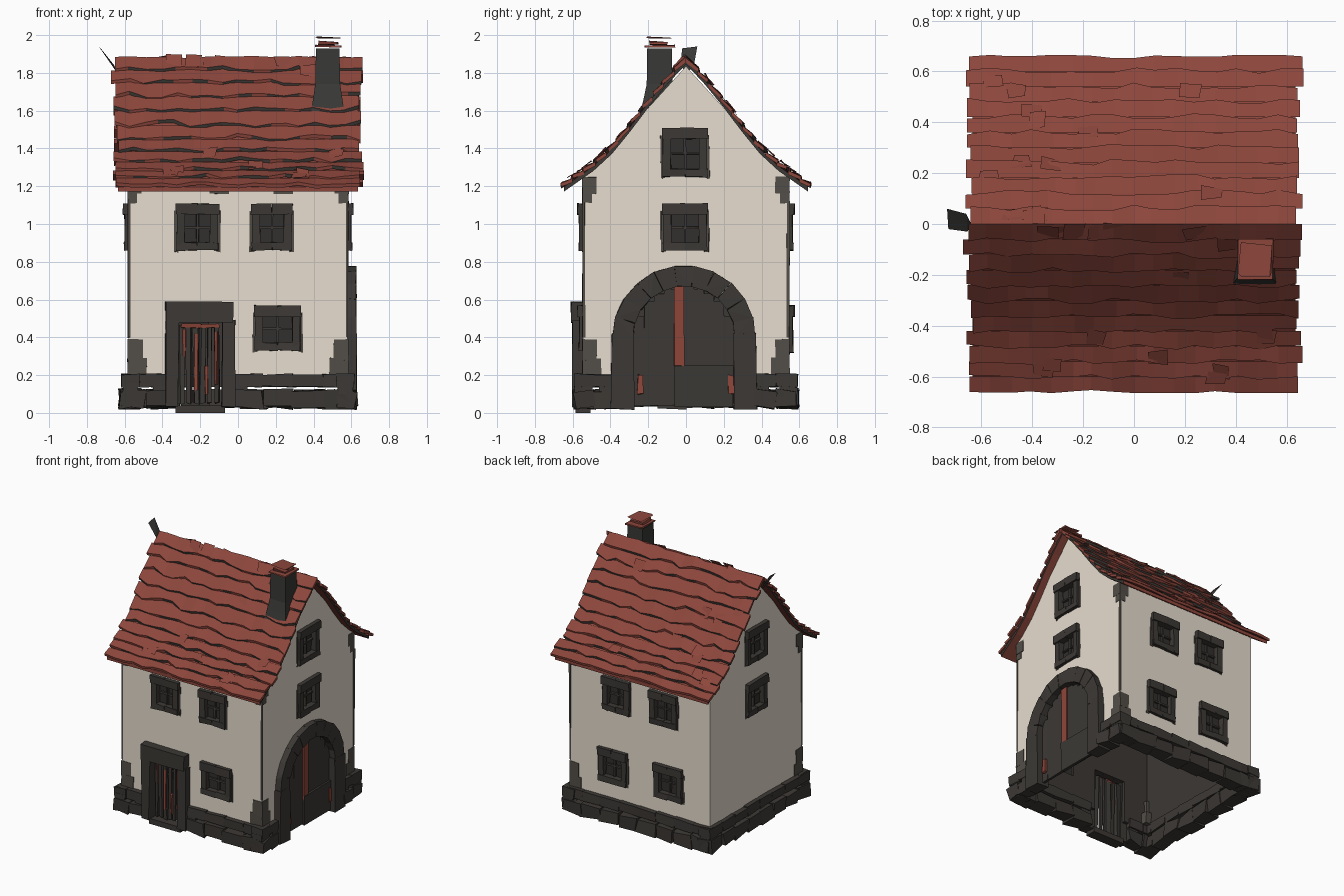
import bpy, bmesh, math, random
from mathutils import Matrix, Vector

random.seed(4)
if "Cube" in bpy.data.objects:
    bpy.data.objects.remove(bpy.data.objects["Cube"])


def material(name, rgb):
    m = bpy.data.materials.new(name)
    m.use_nodes = True
    m.diffuse_color = (*rgb, 1)
    bsdf = m.node_tree.nodes["Principled BSDF"]
    bsdf.inputs["Base Color"].default_value = (*rgb, 1)
    bsdf.inputs["Roughness"].default_value = 0.9
    return m


PLASTER = material("cream plaster", (0.80, 0.725, 0.62))
WORN = material("worn plaster", (0.085, 0.075, 0.063))
STONE = material("dark stone", (0.045, 0.040, 0.035))
GLASS = material("dark glass", (0.032, 0.029, 0.026))
SLATE = material("chimney grey", (0.04, 0.041, 0.038))
TILE = material("red tile", (0.265, 0.062, 0.045))
RUST = material("red wood", (0.27, 0.062, 0.042))

HX, HY = 0.58, 0.545          # half width and half depth of the walls
WALL = 0.05


def jit(a):
    return Vector([random.uniform(-a, a) for _ in range(3)])


def finish(name, bm, mats, matrix=Matrix()):
    bmesh.ops.recalc_face_normals(bm, faces=bm.faces)
    me = bpy.data.meshes.new(name)
    bm.to_mesh(me)
    bm.free()
    for m in mats:
        me.materials.append(m)
    ob = bpy.data.objects.new(name, me)
    ob.matrix_world = matrix
    bpy.context.scene.collection.objects.link(ob)
    return ob


def box(bm, lo, hi, j=0.0, n=1, mi=0):
    """Box cut into n rough chunks along x."""
    step = (hi[0] - lo[0]) / n
    for i in range(n):
        x0 = lo[0] + i * step
        c = Vector((x0 + step / 2, (lo[1] + hi[1]) / 2, (lo[2] + hi[2]) / 2))
        s = (step, hi[1] - lo[1], hi[2] - lo[2], 1)
        g = bmesh.ops.create_cube(bm, size=1, matrix=Matrix.Translation(c) @ Matrix.Diagonal(s))
        for v in g["verts"]:
            v.co += jit(j)
            for f in v.link_faces:
                f.material_index = mi


def prism(bm, profile, x0, x1):
    """Extrude a closed y,z profile along x."""
    f = bm.faces.new([bm.verts.new((x0, y, z)) for y, z in profile])
    g = bmesh.ops.extrude_face_region(bm, geom=[f])
    for v in g["geom"]:
        if isinstance(v, bmesh.types.BMVert):
            v.co.x = x1


def side(k):
    """Frame of a wall: x along it, -y outward, origin on its surface."""
    off = HY if k % 2 == 0 else HX
    return Matrix.Rotation(k * math.pi / 2, 4, "Z") @ Matrix.Translation((0, -off, 0))


FRONT, LEFT, BACK, RIGHT = range(4)      # the model's own left is +x
NAMES = ("front", "left", "back", "right")

# Openings: wall, centre along wall, bottom, top, width
WINDOWS = [(FRONT, -0.215, 0.86, 1.1, 0.22), (FRONT, 0.18, 0.86, 1.1, 0.21), (FRONT, 0.21, 0.33, 0.56, 0.24),
           (BACK, -0.19, 0.86, 1.1, 0.22), (BACK, 0.2, 0.86, 1.1, 0.22),
           (BACK, -0.22, 0.32, 0.56, 0.23), (BACK, 0.24, 0.32, 0.56, 0.23)]
for k in (LEFT, RIGHT):
    WINDOWS += [(k, -0.005, 0.86, 1.1, 0.23), (k, -0.005, 1.25, 1.5, 0.235)]
DOOR_X, ARCH_Y, ARCH_Z, ARCH_R = -0.2, -0.01, 0.4, 0.27

# Wall shell: gabled prism, hollowed and cut
half = [(HY, 1.245), (0.4, 1.365), (0.2, 1.615)]
gable = [(-HY, 0.17)] + [(-y, z) for y, z in half] + [(0, 1.835)] + [(y, z) for y, z in half[::-1]] + [(HY, 0.17)]
bm = bmesh.new()
prism(bm, gable, -HX, HX)
walls = finish("walls", bm, [])

cutters = []
bm = bmesh.new()
inner = [(y * (HY - WALL) / HY, z - WALL) for y, z in gable]
prism(bm, inner, WALL - HX, HX - WALL)
cutters.append(finish("room_cutter", bm, []))
for k, u, z0, z1, w in WINDOWS:
    bm = bmesh.new()
    box(bm, (u - w / 2 + 0.03, -0.1, z0 + 0.03), (u + w / 2 - 0.03, 0.1, z1 - 0.03))
    cutters.append(finish("window_cutter", bm, [], side(k)))
bm = bmesh.new()
box(bm, (DOOR_X - 0.13, -0.1, 0), (DOOR_X + 0.13, 0.1, 0.48))
cutters.append(finish("door_cutter", bm, [], side(FRONT)))
bm = bmesh.new()
arc = [(ARCH_Y + 0.3 * math.cos(a), ARCH_Z + 0.3 * math.sin(a)) for a in [math.pi * i / 12 for i in range(13)]]
prism(bm, [(ARCH_Y + 0.3, 0)] + arc + [(ARCH_Y - 0.3, 0)], HX - 0.1, HX + 0.1)
cutters.append(finish("arch_cutter", bm, []))
for c in cutters:
    c.hide_render = True
    mod = walls.modifiers.new("cut", "BOOLEAN")
    mod.object, mod.operation, mod.solver = c, "DIFFERENCE", "EXACT"
bpy.context.view_layer.update()
cut = bpy.data.meshes.new_from_object(walls.evaluated_get(bpy.context.evaluated_depsgraph_get()))
walls.modifiers.clear()
walls.data = cut
for c in cutters:
    bpy.data.objects.remove(c)
cut.materials.clear()
cut.materials.append(PLASTER)
cut.materials.append(STONE)
for p in cut.polygons:      # everything facing inward is dark
    c, n = p.center, p.normal
    outside = abs(c.x) > HX - 0.01 or abs(c.y) > HY - 0.01 or (n.z > 0.1 and c.z > 1.2)
    p.material_index = 0 if outside else 1

# Windows: rough frame, lintel, sill, sunken glass, cross bars, worn plaster rim
for i, (k, u, z0, z1, w) in enumerate(WINDOWS):
    a, b, t = u - w / 2, u + w / 2, 0.042
    bm = bmesh.new()
    box(bm, (a - 0.005, -0.03, z1 - 0.05), (b + 0.005, 0.02, z1 + 0.008), 0.003, 2)
    box(bm, (a, -0.022, z0), (b, 0.02, z0 + t), 0.004, 2)
    box(bm, (a, -0.02, z0), (a + t, 0.02, z1 - 0.03), 0.004)
    box(bm, (b - t, -0.02, z0), (b, 0.02, z1 - 0.03), 0.004)
    box(bm, (u - 0.006, 0.01, z0), (u + 0.006, 0.028, z1), 0.002)
    box(bm, (a, 0.01, (z0 + z1) / 2 - 0.006), (b, 0.028, (z0 + z1) / 2 + 0.006), 0.002)
    box(bm, (a + 0.02, 0.026, z0 + 0.02), (b - 0.02, 0.034, z1 - 0.02), 0, 1, 1)
    for x in (a, b):        # worn rim beside the frame
        box(bm, (x - 0.012, -0.003, z0 - 0.008), (x + 0.012, 0.002, z1 - 0.03), 0.003, 1, 2)
    finish(f"{NAMES[k]}_window_{i}", bm, [STONE, GLASS, WORN], side(k))

# Front door: jambs, lintel, sill and loose planks
bm = bmesh.new()
box(bm, (DOOR_X - 0.185, -0.065, 0.48), (DOOR_X + 0.175, 0.03, 0.59), 0.005)
for s in (-1, 1):
    box(bm, (DOOR_X + s * 0.15 - 0.035, -0.055, 0.03), (DOOR_X + s * 0.15 + 0.035, 0.03, 0.49), 0.005)
box(bm, (DOOR_X - 0.13, -0.04, 0), (DOOR_X + 0.13, 0.04, 0.04), 0)
finish("front_door_frame", bm, [STONE], side(FRONT))
bm = bmesh.new()
for i in range(6):
    x = DOOR_X - 0.11 + i * 0.037
    box(bm, (x, 0.0, 0.05), (x + 0.028, 0.02, 0.46), 0.008, 1, 0)
for dx, z0, z1 in ((-0.09, 0.3, 0.44), (-0.03, 0.12, 0.42), (0.025, 0.1, 0.25), (0.075, 0.15, 0.43)):
    box(bm, (DOOR_X + dx, -0.008, z0), (DOOR_X + dx + 0.015, 0.004, z1), 0.005, 1, 1)
box(bm, (DOOR_X - 0.1, -0.01, 0.45), (DOOR_X + 0.1, 0.01, 0.472), 0.004, 2, 1)
finish("front_door_planks", bm, [STONE, RUST], side(FRONT))

# Arched gateway: jambs, wedge stones and two door leaves
bm = bmesh.new()
for s in (-1, 1):
    c = ARCH_Y + s * (ARCH_R + 0.055)
    box(bm, (c - 0.06, -0.05, 0.02), (c + 0.06, 0.05, 0.42), 0.005)
N = 11
for i in range(N):
    vs = []
    for a in (math.pi * i / N, math.pi * (i + 1) / N):
        for r, y in ((ARCH_R, -0.045), (ARCH_R + 0.11, -0.045), (ARCH_R + 0.11, 0.04), (ARCH_R, 0.04)):
            p = Vector((ARCH_Y + r * math.cos(a), y, ARCH_Z + r * math.sin(a)))
            vs.append(bm.verts.new(p + jit(0.004)))
    bmesh.ops.convex_hull(bm, input=vs)
finish("gate_arch", bm, [STONE], side(LEFT))
bm = bmesh.new()
edges = [ARCH_Y - 0.265 + i * 0.053 for i in range(11)]
for i, (a, b) in enumerate(zip(edges, edges[1:])):
    far = max(abs(a - ARCH_Y), abs(b - ARCH_Y)) - 0.02
    top = ARCH_Z + math.sqrt(ARCH_R ** 2 - far ** 2)
    red = i == 4
    box(bm, (a, -0.012 if red else 0, 0.22 if red else 0.04), (b, 0.02, top), 0.001, 1, int(red))
box(bm, (-0.06, -0.015, 0.03), (0.25, 0.01, 0.25), 0.004)
for x in (-0.24, 0.24):
    box(bm, (x - 0.015, -0.02, 0.1), (x + 0.012, 0, 0.2), 0.006, 1, 1)
finish("gate_leaves", bm, [STONE, RUST], side(LEFT))

# Plinth: two rough courses, broken at door and gate
for k in range(4):
    end = 0.61 if k % 2 == 0 else 0.59
    gap = {FRONT: (-0.37, -0.03), LEFT: (-0.38, 0.36)}.get(k)
    runs = [(-end, gap[0]), (gap[1], end)] if gap else [(-end, end)]
    bm = bmesh.new()
    for a, b in runs:
        n = max(2, round((b - a) / 0.15))
        box(bm, (a, -0.035, 0.138), (b, 0.06, 0.205), 0.005, n)
        box(bm, (a, -0.045, 0.028), (b, 0.06, 0.12), 0.012, n)
        for x in (a, b - 0.08):
            box(bm, (x, -0.03, 0.1), (x + 0.08, 0.05, 0.16))
    finish(f"{NAMES[k]}_plinth", bm, [STONE], side(k))

# Worn ragged corner patches and thin cracked corner edges
bm = bmesh.new()
for sx in (-1, 1):
    for sy in (-1, 1):
        if (sx, sy) == (-1, 1):
            continue
        for z0, z1, w in ((0.2, 0.29, 0.1), (0.28, 0.39, 0.078), (0.4, 1.12, 0.014), (1.11, 1.17, 0.05), (1.16, 1.25, 0.075)):
            cx, cy = (sx * (HX + 0.004 - w / 2), sy * (HY + 0.004 - w / 2))
            box(bm, (cx - w / 2, cy - w / 2, z0), (cx + w / 2, cy + w / 2, z1), 0.003)
for x in (-0.1, 0.24):      # grime under the front eave
    box(bm, (x - 0.05, -HY - 0.003, 1.16), (x + 0.05, -HY + 0.01, 1.23), 0.002)
finish("corner_patches", bm, [WORN])

# Roof: flared slope with an underlay and overlapping ragged tile courses
SLOPE = [(0, 1.88), (0.1, 1.775), (0.2, 1.655), (0.3, 1.525), (0.4, 1.405), (0.5, 1.315), (0.66, 1.205)]


def roof_z(y):
    for (a, za), (b, zb) in zip(SLOPE, SLOPE[1:]):
        if y <= b or b == 0.66:
            return za + (zb - za) * (y - a) / (b - a)


bm = bmesh.new()
line = [(-y, z) for y, z in SLOPE[:0:-1]] + SLOPE
prism(bm, [(y * 0.98, z - 0.008) for y, z in line] + [(y * 0.98, z - 0.034) for y, z in line[::-1]], -0.635, 0.635)
finish("roof_underlay", bm, [TILE, STONE])
for p in bpy.data.objects["roof_underlay"].data.polygons:    # dark gable rims
    p.material_index = int(abs(p.normal.x) > 0.5)

ROWS, COLS = 11, 16
for s, label in ((-1, "front"), (1, "back")):
    bm = bmesh.new()
    for r in range(ROWS):
        y0, y1 = r * 0.06, (r + 1) * 0.06 + 0.006
        ends = 0.652 + random.uniform(-0.012, 0.01)
        prev = None
        for c in range(COLS + 1):
            x = -ends + 2 * ends * c / COLS
            yl = min(y1 + random.uniform(-0.014, 0.01), 0.665)
            lift = 0.012 + random.uniform(-0.008, 0.008)
            rise = random.uniform(-0.004, 0.014) if r == 0 else 0
            pts = [(y0, roof_z(y0) - 0.004 + rise), (yl, roof_z(yl) + lift),
                   (yl - 0.004, roof_z(yl) + lift - 0.018), (y0, roof_z(y0) - 0.026)]
            dx = random.uniform(-0.012, 0.012)
            col = [bm.verts.new((x + dx, s * y, z)) for y, z in pts]
            if prev:
                dark = r < ROWS - 1 and random.random() < 0.6
                for q in range(4):
                    f = bm.faces.new((prev[q], prev[q - 1], col[q - 1], col[q]))
                    f.material_index = int(q == 2 and dark)
            if c in (0, COLS):
                bm.faces.new(col)
            prev = col
    finish(f"{label}_roof_tiles", bm, [TILE, STONE])

# Loose tiles and ridge chips
bm = bmesh.new()
for i in range(30):
    y = random.uniform(0.05, 0.6) * random.choice((-1, 1)) if i < 20 else random.uniform(-0.02, 0.02)
    x = random.uniform(-0.6, 0.6)
    z = roof_z(abs(y)) + 0.014
    dz = roof_z(abs(y) + 0.05) - roof_z(abs(y))
    sy = 1 if y > 0 else -1
    quad = ((-0.04, 0, 0), (0.04, 0, 0), (0.035, sy * 0.05, dz), (-0.035, sy * 0.05, dz))
    bm.faces.new([bm.verts.new(Vector((x, y, z)) + Vector(p) + jit(0.01)) for p in quad])
finish("loose_tiles", bm, [TILE])

# Ridge end shard
bm = bmesh.new()
shard = [(-0.735, 0.06, 1.94), (-0.73, -0.02, 1.93), (-0.66, 0.04, 1.83), (-0.655, -0.03, 1.84), (-0.64, 0, 1.8)]
bmesh.ops.convex_hull(bm, input=[bm.verts.new(p) for p in shard])
finish("ridge_shard", bm, [SLATE])

# Chimney: flared shaft and broken tile cap
bm = bmesh.new()
rings = []
for z, w, d in ((1.58, 0.09, 0.105), (1.66, 0.078, 0.085), (1.74, 0.066, 0.068), (1.93, 0.062, 0.066)):
    rings.append([bm.verts.new((0.475 + a * w, -0.14 + b * d, z)) for a, b in ((-1, -1), (1, -1), (1, 1), (-1, 1))])
for lo, hi in zip(rings, rings[1:]):
    for q in range(4):
        bm.faces.new((lo[q - 1], lo[q], hi[q], hi[q - 1]))
bm.faces.new(rings[-1])
finish("chimney", bm, [SLATE])
bm = bmesh.new()
box(bm, (0.408, -0.22, 1.937), (0.548, -0.06, 1.947), 0.004)
box(bm, (0.43, -0.19, 1.95), (0.53, -0.1, 1.965), 0.006)
box(bm, (0.415, -0.2, 1.982), (0.54, -0.08, 1.99), 0.009)
finish("chimney_cap", bm, [TILE])
